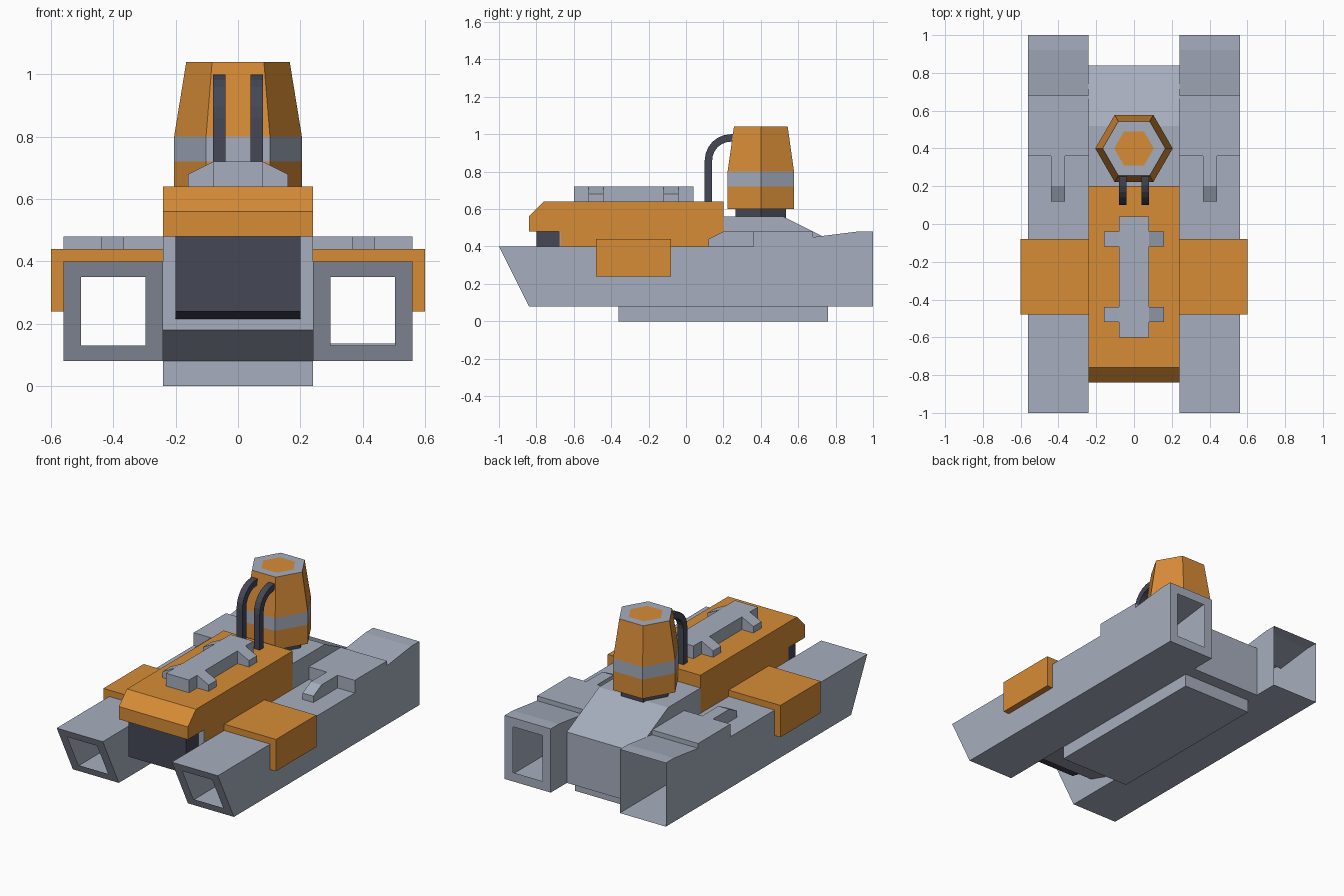
import bpy, bmesh, math

if "Cube" in bpy.data.objects:
    bpy.data.objects.remove(bpy.data.objects["Cube"])


def material(name, rgb):
    m = bpy.data.materials.new(name)
    m.diffuse_color = (*rgb, 1)
    m.use_nodes = True
    m.node_tree.nodes["Principled BSDF"].inputs["Base Color"].default_value = m.diffuse_color
    return m


GREY = material("blue grey", (0.38, 0.42, 0.51))
ORANGE = material("orange", (0.68, 0.262, 0.038))
DARK = material("dark slate", (0.058, 0.065, 0.092))


def finish(name, bm, mats, mirror=False):
    me = bpy.data.meshes.new(name)
    bm.to_mesh(me)
    bm.free()
    ob = bpy.data.objects.new(name, me)
    bpy.context.collection.objects.link(ob)
    for m in mats:
        me.materials.append(m)
    if mirror:
        ob.modifiers.new("mirror", "MIRROR").use_axis[0] = True
    return ob


def prism_bm(profile, lo, hi, axis="x"):
    """Extrude a (y,z) profile along x, or an (x,z) profile along y."""
    bm = bmesh.new()
    place = (lambda a, b, t: (t, a, b)) if axis == "x" else (lambda a, b, t: (a, t, b))
    rings = [[bm.verts.new(place(a, b, t)) for a, b in profile] for t in (lo, hi)]
    n = len(profile)
    for ring in rings:
        bm.faces.new(ring)
    for i in range(n):
        j = (i + 1) % n
        bm.faces.new((rings[0][i], rings[0][j], rings[1][j], rings[1][i]))
    bmesh.ops.recalc_face_normals(bm, faces=bm.faces)
    bm.normal_update()
    return bm


def prism(name, profile, lo, hi, mat, axis="x", mirror=False):
    return finish(name, prism_bm(profile, lo, hi, axis), [mat], mirror)


def rect(a0, a1, b0, b1):
    return [(a0, b0), (a1, b0), (a1, b1), (a0, b1)]


# Hollow side pontoons, with framed openings at the ends
pontoon = [(-.84, .08), (1, .08), (1, .48), (.92, .48), (.68, .45), (.68, .48),
           (.36, .48), (.36, .4), (-1, .4)]
for side, lo, hi in (("right", .24, .56), ("left", -.56, -.24)):
    bm = prism_bm(pontoon, lo, hi)
    front = min(bm.faces, key=lambda f: f.calc_center_median().y)
    back = max(bm.faces, key=lambda f: f.calc_center_median().y
               if f.normal.y > .9 else -9)
    framed = [front, back] if side == "right" else [front]
    bmesh.ops.inset_individual(bm, faces=framed, thickness=.08)
    bmesh.ops.delete(bm, geom=list({front, back}), context="FACES_ONLY")
    finish(side + "_pontoon", bm, [GREY])

# Tongues on the pontoon decks
prism("deck_tongue", [(.12, .4), (.12, .44), (.2, .48), (.36, .48), (.36, .4)],
      .365, .44, GREY, mirror=True)

# Centre hull with rear deck, and keel
prism("centre_hull", [(-.36, .08), (-.68, .18), (-.68, .48), (-.67, .48), (-.67, .4),
                      (.2, .4), (.2, .56), (.52, .56), (.84, .4), (.84, .08)],
      -.24, .24, GREY)
prism("keel", rect(-.36, .76, 0, .08), -.24, .24, GREY)

# Dark intake under the front of the upper body
prism("front_intake", [(-.8, .24), (-.68, .215), (-.68, .48), (-.8, .48)],
      -.2, .2, DARK)

# Orange upper body and the straps over the pontoons
prism("upper_body", [(-.84, .48), (-.67, .48), (-.67, .4), (.2, .4), (.2, .64),
                     (-.76, .64), (-.84, .56)], -.24, .24, ORANGE)
prism("side_strap", [(.24, .4), (.56, .4), (.56, .24), (.6, .24), (.6, .44), (.24, .44)],
      -.48, -.08, ORANGE, axis="y", mirror=True)

# Grey roof rail with four sloped feet
prism("roof_rail", rect(-.6, .04, .64, .72), -.08, .08, GREY)
for name, y in (("front_rail_foot", -.52), ("rear_rail_foot", -.12)):
    prism(name, [(.08, .64), (.16, .64), (.16, .68), (.08, .72)],
          y, y + .08, GREY, axis="y", mirror=True)


def hex_tower(name, rings, mats):
    """Six-sided stack of (radius, height) rings, centred on the turret axis."""
    bm = bmesh.new()
    loops = [[bm.verts.new((r * math.cos(k * math.pi / 3),
                            .4 + r * math.sin(k * math.pi / 3), z)) for k in range(6)]
             for r, z in rings]
    bm.faces.new(loops[0])
    bm.faces.new(loops[-1])
    for a, b in zip(loops, loops[1:]):
        for k in range(6):
            j = (k + 1) % 6
            bm.faces.new((a[k], a[j], b[j], b[k]))
    bmesh.ops.recalc_face_normals(bm, faces=bm.faces)
    bm.normal_update()
    # Grey band and grey top rim, by height
    for f in bm.faces:
        c = f.calc_center_median()
        rim = f.normal.z > .9 and len(f.verts) == 4
        f.material_index = 1 if .72 < c.z < .8 or rim else 0
    return finish(name, bm, mats)


# Turret and its pedestal
hex_tower("turret_pedestal", [(.155, .55), (.155, .61)], [DARK, DARK])
hex_tower("turret", [(.205, .6), (.205, .72), (.205, .8), (.166, 1.04), (.105, 1.04)],
          [ORANGE, GREY])


# Two bent hoses from the body to the turret
def bend(radius):
    angles = [math.pi - i * math.pi / 12 for i in range(7)]
    return [(.24 + radius * math.cos(a), .86 + radius * math.sin(a)) for a in angles]


hose = ([(.1, .63)] + bend(.14) + [(.29, 1.0), (.29, .96)]
        + bend(.1)[::-1] + [(.14, .63)])
prism("hose", hose, .04, .08, DARK, mirror=True)
